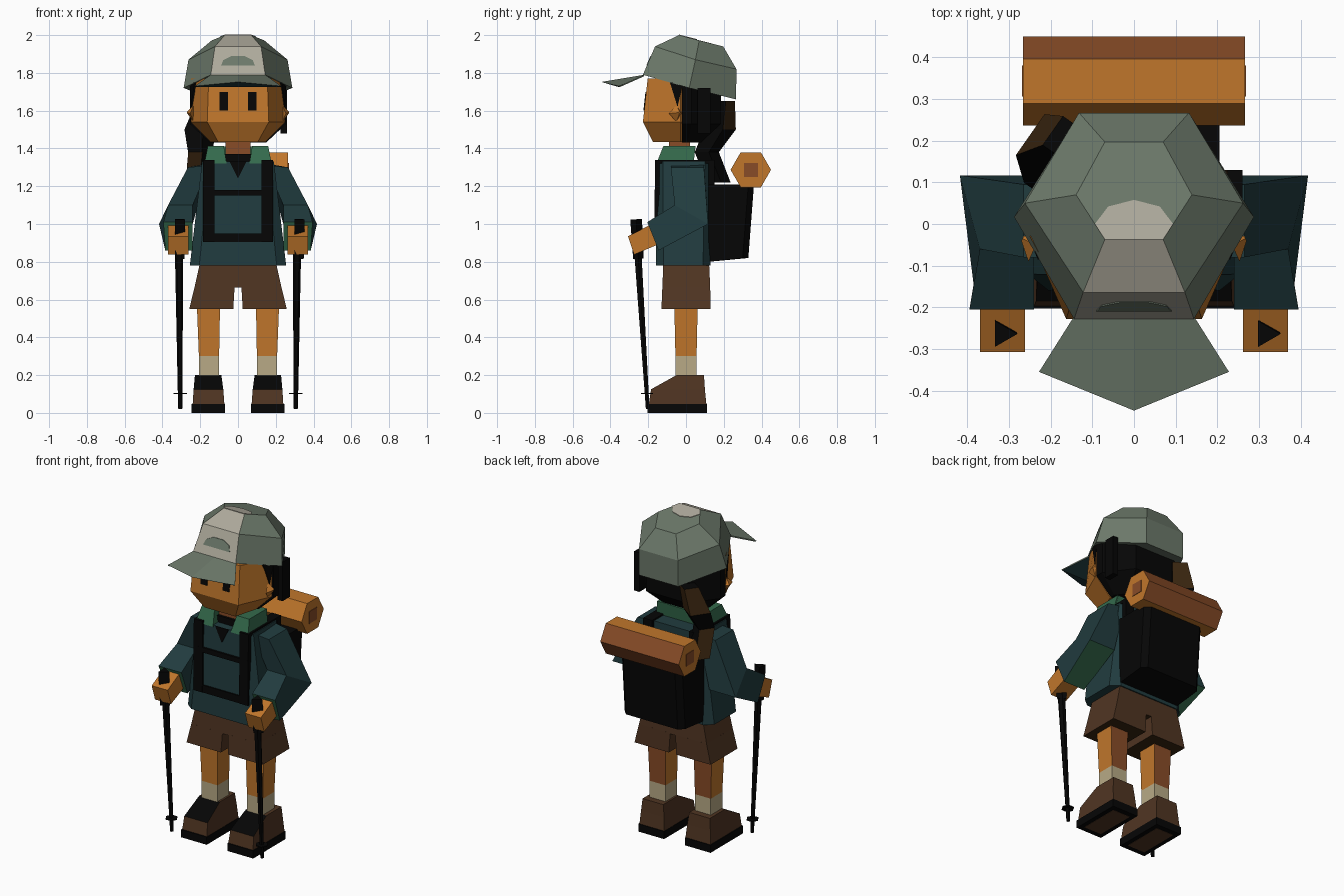
import bpy, bmesh, math
from mathutils import Vector

if "Cube" in bpy.data.objects:
    bpy.data.objects.remove(bpy.data.objects["Cube"])


def material(name, r, g, b):
    lin = [((c / 255 + 0.055) / 1.055) ** 2.4 for c in (r, g, b)] + [1]
    m = bpy.data.materials.new(name)
    m.diffuse_color = lin
    m.use_nodes = True
    bsdf = m.node_tree.nodes["Principled BSDF"]
    bsdf.inputs["Base Color"].default_value = lin
    bsdf.inputs["Roughness"].default_value = 0.9
    return m


SKIN = material("warm tan", 192, 118, 43)
CAP = material("sage green", 108, 121, 106)
PALE = material("pale grey", 174, 170, 156)
TEAL = material("dark teal", 33, 60, 63)
GREEN = material("leaf green", 52, 106, 76)
BROWN = material("brown", 80, 53, 34)
SOCK = material("beige", 184, 170, 134)
BLACK = material("black", 5, 5, 5)
UMBER = material("dark umber", 56, 36, 15)
RUST = material("rust brown", 136, 76, 39)


def loft(name, rings, *mats, rule=None):
    """Join matching rings of points into a closed solid."""
    bm = bmesh.new()
    rows = [[bm.verts.new(p) for p in ring] for ring in rings]
    n = len(rows[0])
    for a, b in zip(rows, rows[1:]):
        for i in range(n):
            j = (i + 1) % n
            bm.faces.new((a[i], a[j], b[j], b[i]))
    bm.faces.new(rows[0])
    bm.faces.new(rows[-1])
    bmesh.ops.recalc_face_normals(bm, faces=bm.faces)
    bm.normal_update()
    if rule:
        for f in bm.faces:
            f.material_index = int(rule(f.normal, f.calc_center_median()))
    me = bpy.data.meshes.new(name)
    bm.to_mesh(me)
    bm.free()
    for m in mats:
        me.materials.append(m)
    ob = bpy.data.objects.new(name, me)
    bpy.context.collection.objects.link(ob)
    return ob


def rect(x0, x1, y0, y1, z):
    return [(x0, y0, z), (x1, y0, z), (x1, y1, z), (x0, y1, z)]


def octagon(x, y0, y1, z, cx, cy):
    half = [(x - cx, y0), (x, y0 + cy), (x, y1 - cy), (x - cx, y1)]
    return [(a, b, z) for a, b in half] + [(-a, b, z) for a, b in half[::-1]]


def hexagon(front, side, back):
    """Symmetric ring from a front, a side and a back corner."""
    half = [front, side, back]
    return half + [(-x, y, z) for x, y, z in half[::-1]]


def box(name, x0, x1, y0, y1, z0, z1, mat):
    return loft(name, [rect(x0, x1, y0, y1, z0), rect(x0, x1, y0, y1, z1)], mat)


def rod(name, p, q, r0, r1, n, *mats, side=(1, 0, 0), rule=None):
    p, q, u = Vector(p), Vector(q), Vector(side)
    v = (q - p).normalized().cross(u)
    turn = [2 * math.pi * i / n for i in range(n)]
    return loft(name, [[c + r * (u * math.cos(t) + v * math.sin(t)) for t in turn]
                       for c, r in ((p, r0), (q, r1))], *mats, rule=rule)


def plate(name, pts, offset, mat):
    d = Vector(offset)
    return loft(name, [[Vector(p) - d for p in pts], [Vector(p) + d for p in pts]], mat)


# Torso, collar and neck
loft("jacket", [octagon(0.255, -0.16, 0.13, 0.78, 0.05, 0.04),
                octagon(0.19, -0.152, 0.13, 1.33, 0.04, 0.03)], TEAL)
box("neck", -0.065, 0.065, -0.09, 0.02, 1.3, 1.46, RUST)
box("undershirt", -0.075, 0.075, -0.105, 0.03, 1.31, 1.37, BLACK)
plate("neck_opening", [(-0.045, -0.153, 1.33), (0.045, -0.153, 1.33),
                       (0, -0.155, 1.24)], (0, 0.004, 0), BLACK)
loft("collar_back", [rect(-0.17, 0.17, 0, 0.04, 1.32),
                     rect(-0.155, 0.155, 0.01, 0.05, 1.41)], GREEN)

# Head and hair
loft("head", [hexagon((xf, yf, z), (xs, -0.03, z), (xb, yb, z)) for xf, yf, xs, xb, yb, z in
              ((0.105, -0.175, 0.145, 0.08, 0.06, 1.435),
               (0.163, -0.228, 0.25, 0.12, 0.14, 1.54),
               (0.155, -0.203, 0.25, 0.12, 0.14, 1.77))], SKIN)
loft("hair", [hexagon((x, -0.02, z), (x, ys, z), (xb, yb, z)) for x, ys, xb, yb, z in
              ((0.15, 0.01, 0.1, 0.08, 1.432),
               (0.255, 0.03, 0.14, 0.185, 1.53),
               (0.255, 0.03, 0.14, 0.185, 1.75))], BLACK)
box("hair_lock", 0.225, 0.26, 0.06, 0.13, 1.48, 1.72, BLACK)

# Ponytail: turned square sections, partly umber
tail = []
for x, y, z, r in ((-0.16, 0.2, 1.65, 0.06), (-0.2, 0.18, 1.5, 0.085),
                   (-0.2, 0.11, 1.38, 0.065), (-0.215, 0.175, 1.22, 0.062)):
    tail.append([(x + r * math.cos(t), y + r * math.sin(t), z)
                 for t in (math.radians(100 + 90 * i) for i in range(4))])
loft("ponytail", tail, BLACK, UMBER,
     rule=lambda n, c: n.x < -0.3 if c.z < 1.4 else c.z > 1.5 and n.y > 0.3)

# Cap
loft("cap", [
    hexagon((0.144, -0.228, 1.79), (0.288, 0.017, 1.72), (0.132, 0.265, 1.66)),
    hexagon((0.122, -0.164, 1.94), (0.262, 0.05, 1.87), (0.132, 0.267, 1.82)),
    hexagon((0.07, -0.037, 2.0), (0.139, 0.07, 1.972), (0.07, 0.197, 1.94))],
    CAP, PALE, rule=lambda n, c: n.y < -0.3 and abs(c.x) < 0.02)
crown = [(-0.07, -0.037), (0.07, -0.037), (0.094, 0), (0.062, 0.042),
         (0, 0.058), (-0.062, 0.042), (-0.094, 0)]
plate("cap_crown_patch", [(x, y, 1.9905 - 0.256 * y) for x, y in crown], (0, 0, 0.003), PALE)
badge = [(-0.09, 1.838), (-0.078, 1.868), (-0.035, 1.889), (0.035, 1.889),
         (0.078, 1.868), (0.09, 1.838)]
plate("cap_badge", [(x, -0.164 - (1.94 - z) * 0.427, z) for x, z in badge],
      (0, 0.003, 0), CAP)
brim = []
for s in (-1, 0, 1):
    root = Vector((0.144 * s, -0.222, 1.79))
    edge = Vector((0.228 * s, -0.355, 1.73)) if s else Vector((0, -0.448, 1.752))
    under = Vector((0.226 * s, -0.352, 1.724))
    brim.append([root, edge, under, root - Vector((0, 0, 0.008))])
loft("cap_brim", brim, CAP, TEAL, rule=lambda n, c: n.z < -0.2)

# Shorts waist, backpack and bedroll
loft("shorts_waist", [rect(-0.23, 0.23, -0.125, 0.128, 0.665),
                      rect(-0.2, 0.2, -0.12, 0.122, 0.8)], BROWN, UMBER,
     rule=lambda n, c: n.z < -0.5)
loft("backpack", [hexagon((0.205, 0.12, z0), (0.205, y - 0.03, z), (0.175, y, z))
                  for y, z0, z in ((0.33, 0.8, 0.82), (0.36, 1.21, 1.21))], BLACK)
rod("bedroll", (-0.266, 0.343, 1.287), (0.266, 0.343, 1.287), 0.107, 0.107, 6,
    SKIN, RUST, side=(0, 1, 0), rule=lambda n, c: n.y > 0.3)
for z0, z1, n in ((1.15, 1.18, "chest"), (0.905, 0.95, "waist")):
    box(n + "_strap", -0.18, 0.18, -0.166, -0.14, z0, z1, BLACK)

# Paired parts
for s, side in ((1, "left_"), (-1, "right_")):
    def pair(name, rings, *mats, rule=None):
        mirrored = [[(s * x, y, z) for x, y, z in ring] for ring in rings]
        return loft(side + name, mirrored, *mats, rule=rule)

    # Face details
    pair("eye", [[(x, -0.216 + d + (z - 1.65) * 0.109, z) for x, z in
                  ((0.053, 1.6), (0.097, 1.6), (0.097, 1.7), (0.053, 1.7))]
                 for d in (-0.004, 0.004)], BLACK)
    pair("sideburn", [[(0.226 + d, -0.085, 1.75), (0.25 + d, -0.015, 1.75),
                       (0.243 + d, -0.045, 1.62)] for d in (-0.004, 0.005)], BLACK)
    rod(side + "ear", (s * 0.235, -0.05, 1.585), (s * 0.268, -0.035, 1.59),
        0.045, 0.006, 4, SKIN, side=(0, 0, 1))
    pair("collar", [rect(0.06, 0.178, -0.157, 0.035, 1.32),
                    rect(0.075, 0.16, -0.12, 0.05, 1.412)], GREEN)

    # Sleeve with green underside and cuff, then the hand
    pair("sleeve", [
        [(0.15, -0.08, 1.31), (0.265, -0.08, 1.3), (0.265, 0.095, 1.3), (0.15, 0.095, 1.32)],
        [(0.24, -0.06, 1.1), (0.37, -0.06, 1.1), (0.418, 0.117, 1.0), (0.24, 0.117, 1.0)],
        [(0.24, -0.205, 1.01), (0.395, -0.205, 1.01), (0.385, -0.145, 0.86), (0.24, -0.145, 0.86)]],
        TEAL, GREEN, rule=lambda n, c: n.z < -0.6 or c.y < -0.15)
    pair("hand", [[(x, -0.307, 0.935), (x, -0.275, 0.838), (x, -0.14, 0.895), (x, -0.18, 1.0)]
                  for x in (0.262, 0.37)], SKIN)

    # Walking pole
    x = s * 0.316
    rod(side + "pole_grip", (x, -0.264, 1.025), (x, -0.252, 0.815), 0.036, 0.032, 3, BLACK)
    rod(side + "pole_shaft", (s * 0.312, -0.255, 0.85), (s * 0.306, -0.203, 0.022),
        0.022, 0.011, 6, BLACK)
    rod(side + "pole_basket", (s * 0.306, -0.207, 0.106), (s * 0.306, -0.207, 0.1),
        0.036, 0.036, 6, BLACK)

    # Pack straps
    pair("strap_front", [rect(0.125, 0.185, -0.168, -0.14, 0.905),
                         rect(0.125, 0.185, -0.164, -0.14, 1.34)], BLACK)
    pair("strap_top", [rect(0.125, 0.185, -0.164, 0.15, z) for z in (1.32, 1.34)], BLACK)
    pair("strap_back", [rect(0.125, 0.185, 0.12, 0.15, z) for z in (1.19, 1.34)], BLACK)
    pair("bedroll_core", [[(a, 0.343 + 0.037 * u, 1.287 + 0.037 * v) for u, v in
                           ((-1, -1), (1, -1), (1, 1), (-1, 1))] for a in (0.262, 0.269)], RUST)

    # Shorts, leg and sock
    pair("shorts_leg", [rect(0.025, 0.258, -0.13, 0.13, 0.55),
                        rect(0.018, 0.229, -0.125, 0.128, 0.67)], BROWN, UMBER,
         rule=lambda n, c: n.z < -0.5)
    pair("leg", [rect(0.1, 0.207, -0.056, 0.056, 0.3),
                 rect(0.095, 0.218, -0.062, 0.062, 0.58)], SKIN, RUST,
         rule=lambda n, c: n.y > 0.5)
    pair("sock", [rect(0.1, 0.207, -0.056, 0.056, z) for z in (0.18, 0.305)], SOCK)

    # Boot with a dark tongue, and a sole with a brown centre
    pair("boot", [rect(0.072, 0.24, -0.197, 0.108, 0.045),
                  rect(0.078, 0.235, -0.185, 0.1, 0.125),
                  rect(0.088, 0.228, -0.05, 0.095, 0.2)], BROWN, BLACK,
         rule=lambda n, c: n.z > 0.5 and n.y < -0.2)
    pair("sole", [rect(0.07, 0.245, -0.203, 0.112, z) for z in (0, 0.047)], BLACK)
    pair("sole_centre", [rect(0.098, 0.217, -0.17, 0.08, z) for z in (-0.001, 0.004)], BROWN)
